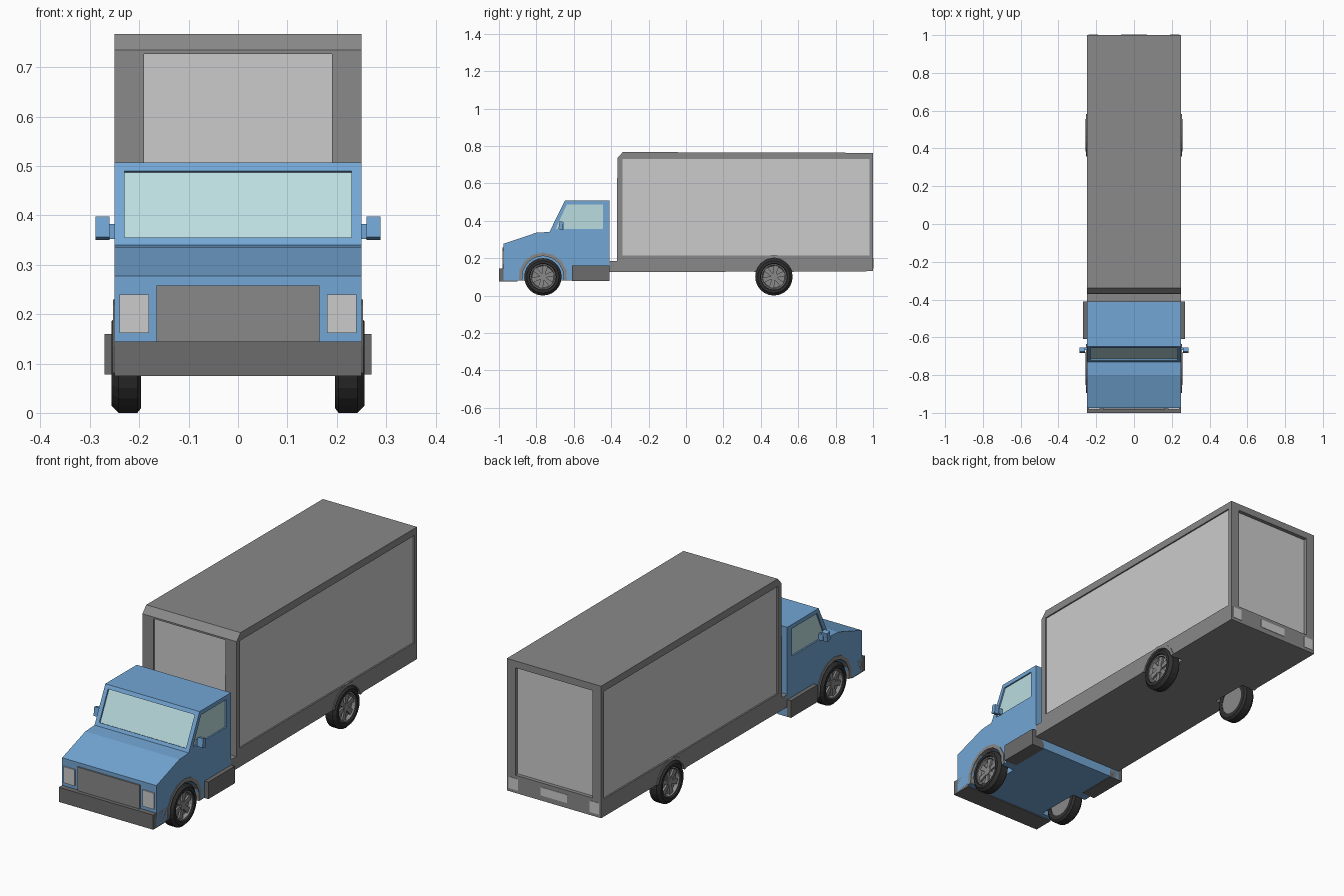
import bpy, bmesh
from math import sin, cos, pi
from mathutils import Vector

if "Cube" in bpy.data.objects:
    bpy.data.objects.remove(bpy.data.objects["Cube"])


def material(name, color):
    m = bpy.data.materials.new(name)
    m.diffuse_color = (*color, 1)
    m.use_nodes = True
    m.node_tree.nodes["Principled BSDF"].inputs["Base Color"].default_value = m.diffuse_color
    return m


BLUE = material("blue_paint", (0.17, 0.38, 0.66))
GLASS = material("glass", (0.50, 0.72, 0.74))
BLACK = material("rubber", (0.03, 0.03, 0.03))
DARK = material("dark_grey", (0.15, 0.15, 0.15))
FRAME = material("frame_grey", (0.25, 0.25, 0.25))


def finish(name, bm, mat):
    bmesh.ops.recalc_face_normals(bm, faces=bm.faces)
    me = bpy.data.meshes.new(name)
    bm.to_mesh(me)
    bm.free()
    ob = bpy.data.objects.new(name, me)
    bpy.context.collection.objects.link(ob)
    if mat:
        me.materials.append(mat)
    return ob


def prism(name, pts, x0, x1, mat=None):
    """Extrude a (y, z) profile across x."""
    bm = bmesh.new()
    a = [bm.verts.new((x0, y, z)) for y, z in pts]
    b = [bm.verts.new((x1, y, z)) for y, z in pts]
    bm.faces.new(a)
    bm.faces.new(b)
    n = len(pts)
    for i in range(n):
        j = (i + 1) % n
        bm.faces.new((a[i], a[j], b[j], b[i]))
    return finish(name, bm, mat)


def box(name, x0, x1, y0, y1, z0, z1, mat=None):
    return prism(name, [(y0, z0), (y1, z0), (y1, z1), (y0, z1)], x0, x1, mat)


def lathe(name, pts, cx, cy, cz, side, mat, n=24):
    """Spin a closed (x, radius) profile about the x axis."""
    bm = bmesh.new()
    rings = [[bm.verts.new((cx + side * x, cy + r * cos(2 * pi * i / n), cz + r * sin(2 * pi * i / n)))
              for x, r in pts] for i in range(n)]
    for i in range(n):
        p, q = rings[i], rings[(i + 1) % n]
        for k in range(len(pts)):
            m = (k + 1) % len(pts)
            bm.faces.new((p[k], p[m], q[m], q[k]))
    bmesh.ops.remove_doubles(bm, verts=bm.verts, dist=1e-5)
    return finish(name, bm, mat)


def cut(target, cutter):
    mod = target.modifiers.new("cut", 'BOOLEAN')
    mod.operation, mod.solver, mod.object = 'DIFFERENCE', 'EXACT', cutter
    bpy.context.view_layer.objects.active = target
    bpy.ops.object.modifier_apply(modifier=mod.name)
    bpy.data.objects.remove(cutter)


def arc(cy, cz, r, a0, a1, n):
    return [(cy + r * cos(a0 + (a1 - a0) * i / n), cz + r * sin(a0 + (a1 - a0) * i / n)) for i in range(n + 1)]


# main bodies
cab = prism("cab", [(-0.975, 0.08), (-0.41, 0.08), (-0.41, 0.507), (-0.648, 0.507), (-0.73, 0.34),
                    (-0.80, 0.336), (-0.975, 0.277)], -0.25, 0.25, BLUE)
cargo = prism("cargo_box", [(-0.41, 0.125), (1, 0.13), (1, 0.763), (-0.338, 0.767), (-0.367, 0.735),
                            (-0.37, 0.185), (-0.41, 0.185)], -0.25, 0.25, FRAME)

# windscreen: sloped recess and pane
n = Vector((-0.898, 0.441))
lo, hi = Vector((-0.7226, 0.355)), Vector((-0.6564, 0.49))


def slab(out, inn):
    return [lo + n * out, hi + n * out, hi + n * inn, lo + n * inn]


cut(cab, prism("cutter", slab(0.02, -0.012), -0.23, 0.23))
prism("windscreen", slab(-0.008, -0.014), -0.231, 0.231, GLASS)

# cargo front and rear door recesses
cut(cargo, box("cutter", -0.19, 0.19, -0.5, -0.358, 0.215, 0.727))
box("cargo_front_panel", -0.19, 0.19, -0.360, -0.352, 0.215, 0.727)
cut(cargo, box("cutter", -0.205, 0.205, 0.98, 1.1, 0.215, 0.73))
box("rear_door", -0.205, 0.205, 0.97, 0.982, 0.215, 0.73)
box("rear_plate", -0.07, 0.07, 0.99, 1.002, 0.155, 0.195)

# front bumper and grille
box("front_bumper", -0.25, 0.25, -1.0, -0.90, 0.075, 0.145, DARK)
box("grille", -0.165, 0.165, -0.982, -0.96, 0.145, 0.258, FRAME)

window = [(-0.698, 0.355), (-0.445, 0.355), (-0.445, 0.487), (-0.637, 0.487)]
wheels = (("front", -0.765, cab, 0.112, 0.130), ("rear", 0.47, cargo, 0.101, 0.116))

for side, label in ((1, "right"), (-1, "left")):
    s = lambda x: side * x
    # side panels and cab windows
    cut(cargo, box("cutter", s(0.242), s(0.3), -0.34, 0.98, 0.215, 0.73))
    box(label + "_cargo_panel", s(0.238), s(0.243), -0.34, 0.98, 0.215, 0.73)
    cut(cab, prism("cutter", window, s(0.24), s(0.3)))
    prism(label + "_window", window, s(0.235), s(0.243), GLASS)

    # steps, lights, mirrors
    box(label + "_step", s(0.20), s(0.27), -0.61, -0.41, 0.078, 0.16, DARK)
    box(label + "_headlight", s(0.18), s(0.24), -0.981, -0.96, 0.162, 0.24)
    box(label + "_tail_light", s(0.19), s(0.24), 0.99, 1.002, 0.145, 0.20)
    box(label + "_mirror_arm", s(0.245), s(0.268), -0.668, -0.655, 0.352, 0.382, BLUE)
    prism(label + "_mirror", [(-0.682, 0.356), (-0.66, 0.35), (-0.655, 0.393), (-0.676, 0.398)],
          s(0.26), s(0.289), BLUE)

    for axle, cy, body, r_in, r_out in wheels:
        name = f"{axle}_{label}_"
        cz = 0.1
        # wheel well and arch trim
        low = 0.06 if body is cab else 0.1
        well = [(cy + r_in, low)] + arc(cy, cz, r_in, 0, pi, 8) + [(cy - r_in, low)]
        if low == 0.1:
            well = arc(cy, cz, r_in, 0, pi, 8)
        cut(body, prism("cutter", well, s(0.18), s(0.3)))
        trim_start = -0.15 if body is cab else 0.25
        outer = arc(cy, cz, r_out, trim_start, pi - trim_start, 8)
        inner = arc(cy, cz, r_in, pi - trim_start, trim_start, 8)
        prism(name + "arch", outer + inner, s(0.225), s(0.253), FRAME)

        # tyre, rim, hub and spokes
        lathe(name + "tyre", [(-0.03, 0.068), (-0.03, 0.09), (-0.022, 0.1), (0.016, 0.1), (0.03, 0.086),
                              (0.03, 0.072), (0.022, 0.068)], s(0.226), cy, cz, side, BLACK)
        lathe(name + "rim", [(-0.028, 0), (-0.028, 0.07), (0.024, 0.07), (0.024, 0.063), (0.008, 0.058),
                             (0.008, 0)], s(0.226), cy, cz, side, FRAME)
        prism(name + "hub", arc(cy, cz, 0.02, 0, 2 * pi * 11 / 12, 11), s(0.232), s(0.246), FRAME)
        for k in range(6):
            a = k * pi / 3 + 0.3
            u, v = Vector((cos(a), sin(a))), Vector((-sin(a), cos(a)))
            c = Vector((cy, cz))
            prism(f"{name}spoke_{k}", [c + u * 0.012 + v * 0.008, c + u * 0.062 + v * 0.014,
                                       c + u * 0.062 - v * 0.014, c + u * 0.012 - v * 0.008],
                  s(0.232), s(0.243), FRAME)
